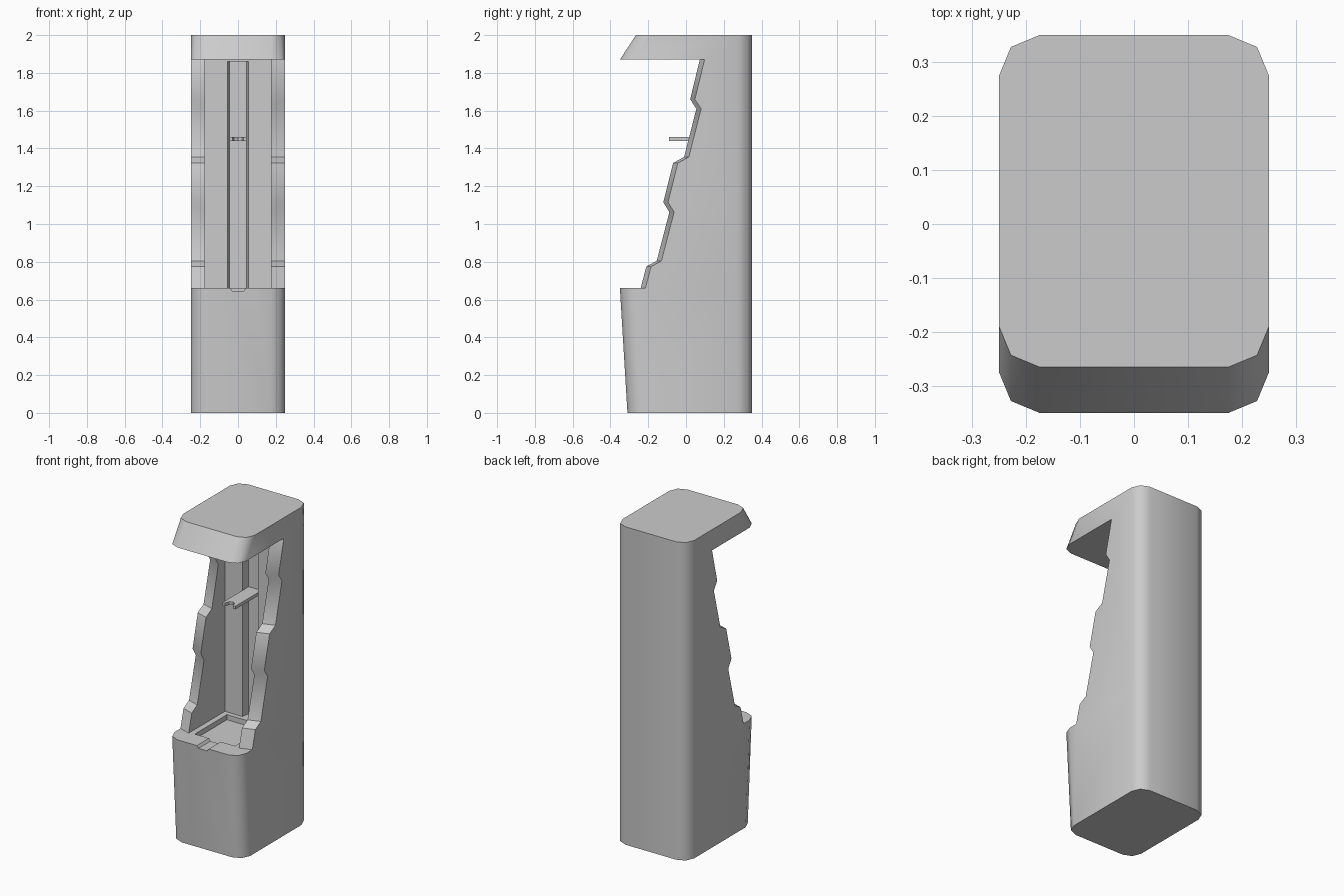
import bpy, bmesh, math

if "Cube" in bpy.data.objects:
    bpy.data.objects.remove(bpy.data.objects["Cube"])


def loft(name, rings):
    """Closed solid through matching rings of points, capped at both ends."""
    bm = bmesh.new()
    vs = [[bm.verts.new(p) for p in ring] for ring in rings]
    n = len(vs[0])
    for a, b in zip(vs, vs[1:]):
        for i in range(n):
            j = (i + 1) % n
            bm.faces.new((a[i], a[j], b[j], b[i]))
    bm.faces.new(vs[0][::-1])
    bm.faces.new(vs[-1])
    bmesh.ops.recalc_face_normals(bm, faces=bm.faces)
    me = bpy.data.meshes.new(name)
    bm.to_mesh(me)
    bm.free()
    ob = bpy.data.objects.new(name, me)
    bpy.context.collection.objects.link(ob)
    return ob


def plate(name, outline, z0, z1):
    return loft(name, [[(x, y, z) for x, y in outline] for z in (z0, z1)])


def box(name, x, y0, y1, z0, z1):
    return plate(name, [(-x, y0), (x, y0), (x, y1), (-x, y1)], z0, z1)


def footprint(front, z, r=0.075):
    """Rectangle with two-segment rounded corners."""
    centres = [(0.175, 0.275), (-0.175, 0.275), (-0.175, front + r), (0.175, front + r)]
    return [(cx + r * math.cos(math.radians(90 * k + 45 * s)),
             cy + r * math.sin(math.radians(90 * k + 45 * s)), z)
            for k, (cx, cy) in enumerate(centres) for s in range(3)]


def cut(target, cutter):
    cutter.hide_render = True
    m = target.modifiers.new("cut", 'BOOLEAN')
    m.operation, m.solver, m.object = 'DIFFERENCE', 'EXACT', cutter
    bpy.context.view_layer.objects.active = target
    bpy.ops.object.modifier_apply(modifier=m.name)
    bpy.data.objects.remove(cutter)


LOW, HIGH = 0.66, 1.87

# Cabinet: flared base, tall back and sloping hood
body = loft("cabinet", [footprint(f, z) for f, z in
                        ((-0.31, 0), (-0.35, LOW), (-0.35, HIGH), (-0.265, 2))])

# Stepped, bevelled front edge of the side cheeks
steps = [(-0.24, LOW), (-0.21, 0.775), (-0.155, 0.805), (-0.088, 1.063), (-0.12, 1.115),
         (-0.068, 1.323), (-0.01, 1.355), (0.055, 1.61), (0.022, 1.66), (0.073, HIGH)]
outline = [(-0.5, LOW)] + steps + [(-0.5, HIGH)]
sections = []
for x, back in ((-0.3, 0.042), (-0.175, 0), (0.175, 0), (0.3, 0.042)):
    sections.append([(x, y + back, z) for y, z in outline])
cut(body, loft("cheek_cutter", sections))

# Bay between the cheeks and the vertical channel in its back wall
cut(body, box("bay_cutter", 0.175, -0.5, 0.12, LOW, HIGH))
cut(body, plate("channel_cutter", [(-0.058, 0.10), (0.058, 0.10), (0.045, 0.17), (-0.045, 0.17)],
                LOW, 1.86))

# Sunken tray and pouring notch in the front lip
cut(body, box("tray_cutter", 0.14, -0.23, 0.09, 0.628, 0.75))
notch = [(-0.048, 0.67), (-0.03, 0.645), (0.03, 0.645), (0.048, 0.67)]
cut(body, loft("notch_cutter", [[(x, y, z) for x, z in notch] for y in (-0.5, -0.2)]))

# Forked arm sliding in the channel
half = [(0.045, 0.175), (0.045, -0.09), (0.028, -0.09), (0.02, -0.06)]
arm = plate("forked_arm", half + [(0, -0.05)] + [(-x, y) for x, y in reversed(half)], 1.44, 1.46)

# Smooth rounded corners, keep hard edges
for ob, angle in ((body, 46), (arm, 30)):
    bpy.ops.object.select_all(action='DESELECT')
    ob.select_set(True)
    bpy.context.view_layer.objects.active = ob
    bpy.ops.object.shade_smooth_by_angle(angle=math.radians(angle))
